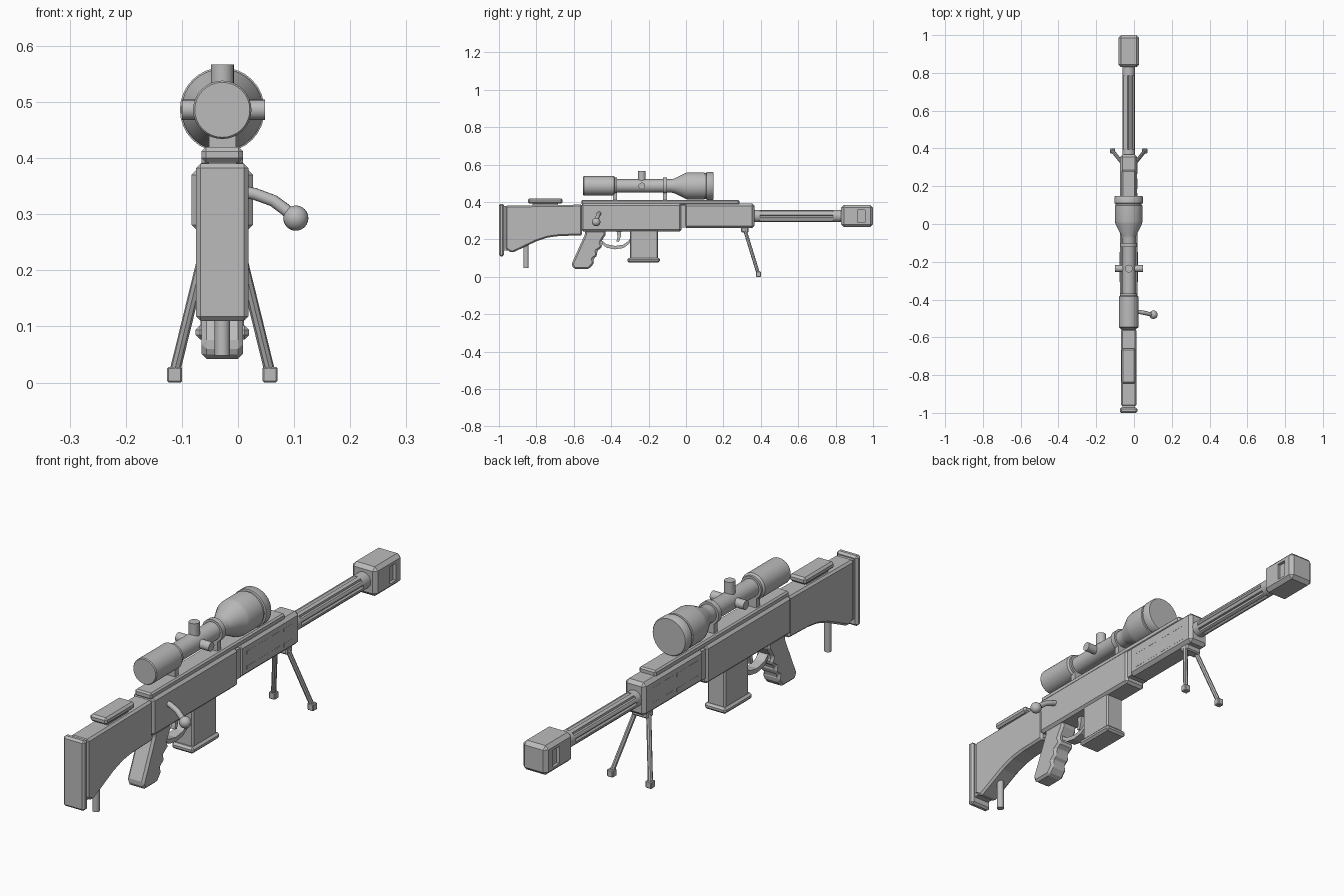
import bpy, bmesh, math
from mathutils import Vector

if "Cube" in bpy.data.objects:
    bpy.data.objects.remove(bpy.data.objects["Cube"])

CX = -0.028          # centre plane of the rifle body
BORE = 0.325         # height of the barrel axis
SCOPE = 0.486        # height of the scope axis

grey = bpy.data.materials.new("gunmetal_grey")
grey.diffuse_color = (0.5, 0.5, 0.5, 1)
grey.use_nodes = True
grey.node_tree.nodes["Principled BSDF"].inputs["Base Color"].default_value = grey.diffuse_color


def finish(name, bm, bevel=0, smooth=False):
    bmesh.ops.recalc_face_normals(bm, faces=bm.faces)
    me = bpy.data.meshes.new(name)
    bm.to_mesh(me)
    bm.free()
    me.materials.append(grey)
    ob = bpy.data.objects.new(name, me)
    bpy.context.collection.objects.link(ob)
    if bevel:
        m = ob.modifiers.new("bevel", 'BEVEL')
        m.width, m.segments, m.limit_method = bevel, 1, 'ANGLE'
        m.angle_limit = math.radians(40)
    if smooth:
        bpy.ops.object.select_all(action='DESELECT')
        ob.select_set(True)
        bpy.context.view_layer.objects.active = ob
        bpy.ops.object.shade_smooth_by_angle(angle=math.radians(35))
    return ob


def prism(name, pts, half, bevel=0, x=CX):
    """Side outline (y, z) extruded across x."""
    bm = bmesh.new()
    f = bm.faces.new([bm.verts.new((x - half, y, z)) for y, z in pts])
    r = bmesh.ops.extrude_face_region(bm, geom=[f])
    vs = [v for v in r['geom'] if isinstance(v, bmesh.types.BMVert)]
    bmesh.ops.translate(bm, verts=vs, vec=(2 * half, 0, 0))
    return finish(name, bm, bevel)


def box(name, y0, y1, z0, z1, half, bevel=0, x=CX):
    return prism(name, [(y0, z0), (y1, z0), (y1, z1), (y0, z1)], half, bevel, x)


def lathe(name, prof, z, n=32, groove=0, smooth=True):
    """Rings (y, radius) along y; groove cuts every fourth point inward."""
    bm = bmesh.new()
    rings = []
    for y, r in prof:
        ring = []
        for i in range(n):
            a = 2 * math.pi * i / n
            rr = r - groove if i % 4 == 0 else r
            ring.append(bm.verts.new((CX + rr * math.cos(a), y, z + rr * math.sin(a))))
        rings.append(ring)
    for a, b in zip(rings, rings[1:]):
        for i in range(n):
            bm.faces.new((a[i], a[(i + 1) % n], b[(i + 1) % n], b[i]))
    bm.faces.new(rings[0])
    bm.faces.new(rings[-1])
    return finish(name, bm, 0, smooth)


def rod(name, p, q, r, n=24, smooth=True):
    p, q = Vector(p), Vector(q)
    bm = bmesh.new()
    mat = (q - p).to_track_quat('Z', 'Y').to_matrix().to_4x4()
    mat.translation = (p + q) / 2
    bmesh.ops.create_cone(bm, cap_ends=True, segments=n, radius1=r, radius2=r,
                          depth=(q - p).length, matrix=mat)
    return finish(name, bm, 0, smooth)


# Stock with butt pad, cheek rest and rear monopod
prism("stock", [(-0.965, 0.381), (-0.965, 0.148), (-0.93, 0.128), (-0.80, 0.19), (-0.74, 0.21),
                (-0.68, 0.218), (-0.555, 0.222), (-0.555, 0.386)], 0.04, 0.008)
box("butt_pad", -1.0, -0.972, 0.11, 0.39, 0.047, 0.008)
box("butt_pad_spacer", -0.98, -0.95, 0.14, 0.378, 0.034)
box("cheek_rest", -0.845, -0.66, 0.392, 0.42, 0.037, 0.008)
box("cheek_rest_support", -0.82, -0.685, 0.37, 0.396, 0.025)
rod("rear_monopod", (CX, -0.855, 0.048), (CX, -0.855, 0.20), 0.0135)

# Receiver, handguard and top rail
box("receiver", -0.56, -0.024, 0.242, 0.392, 0.047, 0.01)
box("receiver_joint", -0.03, 0.0, 0.265, 0.383, 0.04)
box("handguard", -0.01, 0.367, 0.26, 0.392, 0.045, 0.013)
box("top_rail", -0.56, 0.285, 0.385, 0.411, 0.037, 0.006)
for side in (-1, 1):
    for z in (0.292, 0.352):
        for i in range(4):
            y = 0.03 + i * 0.078
            box("handguard_slot", y, y + 0.055, z - 0.007, z + 0.007, 0.001, 0,
                CX + side * 0.0447)

# Fluted barrel
lathe("barrel", [(0.34, 0.033), (0.395, 0.033)], BORE)
lathe("fluted_barrel", [(0.395, 0.033), (0.785, 0.033)], BORE, 32, 0.006, False)
lathe("barrel_end", [(0.785, 0.033), (0.85, 0.033)], BORE)

# Muzzle brake with a side port cut on each side
brake = box("muzzle_brake", 0.83, 1.0, 0.267, 0.384, 0.055, 0.014)
for side in (-1, 1):
    cut = box("port_cutter", 0.917, 0.957, 0.29, 0.358, 0.012, 0, CX + side * 0.055)
    cut.hide_render = True
    cut.hide_viewport = True
    m = brake.modifiers.new("port", 'BOOLEAN')
    m.operation, m.object, m.solver = 'DIFFERENCE', cut, 'EXACT'

# Grip with finger grooves
prism("pistol_grip", [(-0.54, 0.25), (-0.54, 0.228), (-0.612, 0.068), (-0.60, 0.042), (-0.518, 0.042),
                      (-0.49, 0.075), (-0.497, 0.095), (-0.473, 0.115), (-0.477, 0.138),
                      (-0.446, 0.16), (-0.456, 0.183), (-0.43, 0.225), (-0.43, 0.25)], 0.037, 0.009)

# Trigger guard as a curved strip, and trigger
arc = [(-0.45, 0.185), (-0.425, 0.165), (-0.38, 0.156), (-0.335, 0.163), (-0.305, 0.185), (-0.285, 0.22)]
prism("trigger_guard", [(y, z - 0.009) for y, z in arc] + [(y, z + 0.009) for y, z in reversed(arc)], 0.02)
prism("trigger", [(-0.372, 0.25), (-0.366, 0.215), (-0.372, 0.19), (-0.358, 0.187),
                  (-0.349, 0.215), (-0.345, 0.25)], 0.009)

# Magazine
box("magazine", -0.30, -0.15, 0.095, 0.25, 0.039, 0.006)
box("magazine_base", -0.314, -0.14, 0.077, 0.102, 0.048, 0.008)

# Bolt handle: bent rod and ball
cu = bpy.data.curves.new("bolt_handle", 'CURVE')
cu.dimensions, cu.bevel_depth, cu.bevel_resolution, cu.use_fill_caps = '3D', 0.011, 3, True
sp = cu.splines.new('POLY')
path = [(0.0, -0.462, 0.342), (0.03, -0.466, 0.336), (0.063, -0.472, 0.324), (0.082, -0.477, 0.310),
        (0.1, -0.48, 0.295)]
sp.points.add(len(path) - 1)
for pt, co in zip(sp.points, path):
    pt.co = (*co, 1)
bolt = bpy.data.objects.new("bolt_handle", cu)
bpy.context.collection.objects.link(bolt)
cu.materials.append(grey)
bpy.ops.object.select_all(action='DESELECT')
bolt.select_set(True)
bpy.context.view_layer.objects.active = bolt
bpy.ops.object.convert(target='MESH')
bm = bmesh.new()
bmesh.ops.create_uvsphere(bm, u_segments=20, v_segments=12, radius=0.0225)
bmesh.ops.translate(bm, verts=bm.verts, vec=(0.103, -0.48, 0.293))
finish("bolt_knob", bm, 0, True)

# Scope: eyepiece, tube, bell and front rim in one turned body
lathe("scope", [(-0.55, 0.049), (-0.546, 0.052), (-0.385, 0.052), (-0.37, 0.036), (-0.078, 0.036),
                (-0.06, 0.04), (0.0, 0.07), (0.015, 0.073), (0.098, 0.073), (0.1, 0.069),
                (0.108, 0.069), (0.11, 0.0755), (0.142, 0.0755), (0.147, 0.072)], SCOPE)
for y in (-0.38, -0.112):
    lathe("scope_ring", [(y - 0.011, 0.045), (y + 0.011, 0.045)], SCOPE)
    box("scope_mount", y - 0.011, y + 0.011, 0.405, 0.455, 0.024)
rod("elevation_turret", (CX, -0.236, SCOPE), (CX, -0.236, 0.567), 0.0205)
rod("windage_turret", (CX - 0.072, -0.236, SCOPE), (CX + 0.076, -0.236, SCOPE), 0.018)

# Bipod: hinge, two splayed legs and feet
box("bipod_hinge", 0.295, 0.335, 0.238, 0.265, 0.036, 0.005)
for side in (-1, 1):
    top = (CX + side * 0.028, 0.315, 0.25)
    rod("bipod_leg", top, (CX + side * 0.085, 0.386, 0.018), 0.0095, 8, False)
    box("bipod_foot", 0.374, 0.4, 0.0, 0.028, 0.0135, 0.003, CX + side * 0.085)
